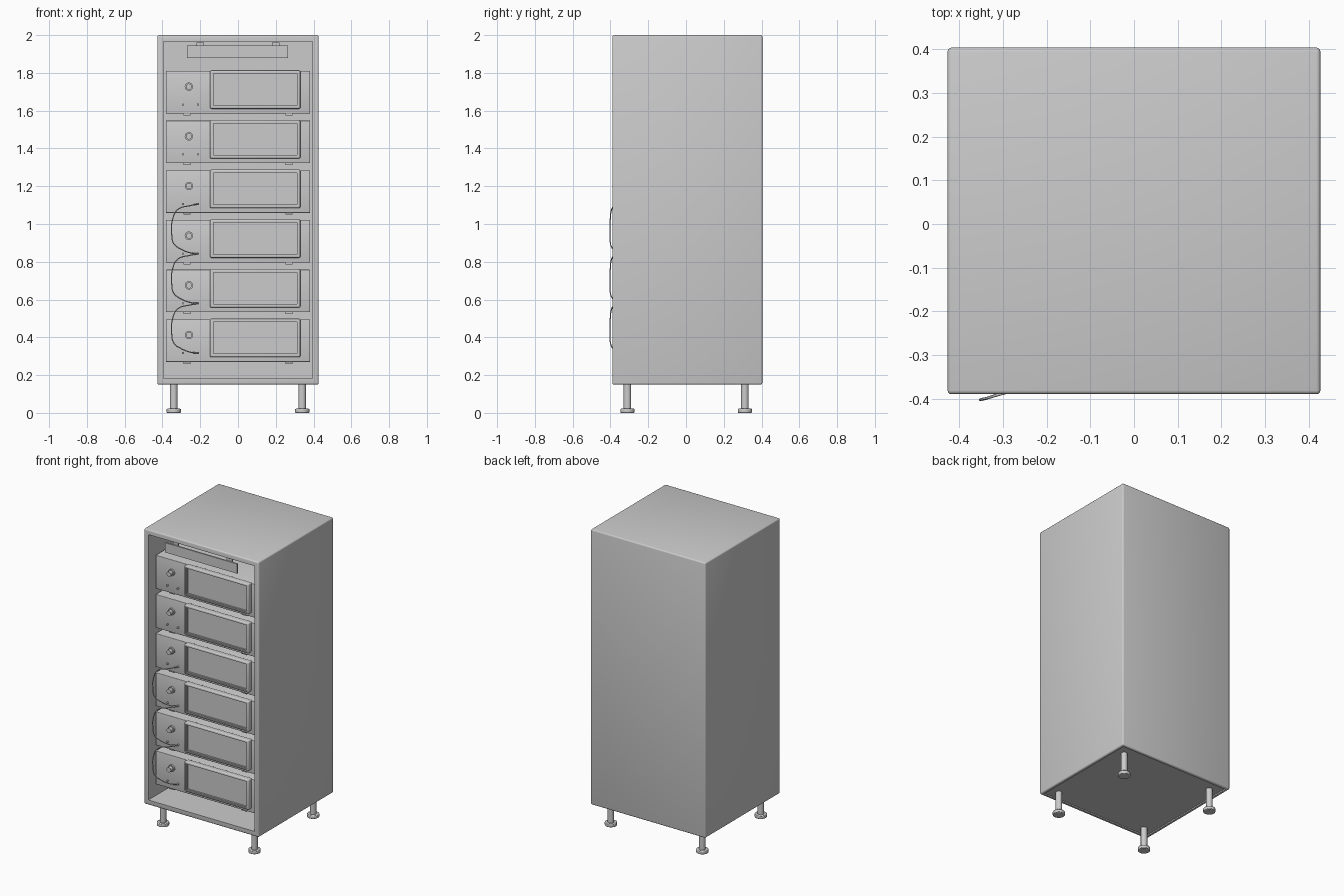
import bpy, bmesh, math
from mathutils import Matrix, Vector

if "Cube" in bpy.data.objects:
    bpy.data.objects.remove(bpy.data.objects["Cube"], do_unlink=True)

grey = bpy.data.materials.new("light grey metal")
grey.use_nodes = True
grey.diffuse_color = (0.6, 0.6, 0.6, 1)
grey.node_tree.nodes["Principled BSDF"].inputs["Base Color"].default_value = (0.6, 0.6, 0.6, 1)

FRONT, DOWN = Vector((0, -1, 0)), Vector((0, 0, -1))


def finish(name, bm):
    mesh = bpy.data.meshes.new(name)
    bm.to_mesh(mesh)
    bm.free()
    mesh.materials.append(grey)
    obj = bpy.data.objects.new(name, mesh)
    bpy.context.collection.objects.link(obj)
    bpy.ops.object.select_all(action="DESELECT")
    obj.select_set(True)
    bpy.context.view_layer.objects.active = obj
    bpy.ops.object.shade_smooth_by_angle(angle=math.radians(35))
    return obj


def box_mesh(x, y, z, bevel=0.0):
    """Box from three (low, high) ranges."""
    bm = bmesh.new()
    size = [b - a for a, b in (x, y, z)]
    mid = [(a + b) / 2 for a, b in (x, y, z)]
    bmesh.ops.create_cube(bm, size=1, matrix=Matrix.Translation(mid) @ Matrix.Diagonal((*size, 1)))
    if bevel:
        bmesh.ops.bevel(bm, geom=bm.edges[:], offset=bevel, segments=3, profile=0.5, affect="EDGES")
    return bm


def box(name, x, y, z, bevel=0.0):
    return finish(name, box_mesh(x, y, z, bevel))


def recess(bm, direction, border, depth):
    """Inset the main face looking in a direction, then push it inwards."""
    face = max((f for f in bm.faces if f.normal.dot(direction) > 0.99), key=lambda f: f.calc_area())
    bmesh.ops.inset_individual(bm, faces=[face], thickness=border, depth=0)
    bmesh.ops.inset_individual(bm, faces=[face], thickness=0, depth=-depth)
    bm.normal_update()


def cylinder(name, radius, start, end):
    a, b = Vector(start), Vector(end)
    bm = bmesh.new()
    turn = (b - a).to_track_quat("Z", "Y").to_matrix().to_4x4()
    bmesh.ops.create_cone(bm, cap_ends=True, segments=24, radius1=radius, radius2=radius,
                          depth=(b - a).length, matrix=Matrix.Translation((a + b) / 2) @ turn)
    return finish(name, bm)


# Hollow cabinet with an open front and a shallow recess underneath
shell = box_mesh((-0.427, 0.427), (-0.39, 0.404), (0.15, 2.0), 0.009)
shell.normal_update()
recess(shell, FRONT, 0.034, 0.74)
recess(shell, DOWN, 0.015, 0.008)
finish("cabinet_shell", shell)

# Levelling feet
for x in (-0.34, 0.34):
    for y in (-0.31, 0.312):
        cylinder("foot_stem", 0.02, (x, y, 0.015), (x, y, 0.17))
        box_base = cylinder("foot_base", 0.038, (x, y, 0), (x, y, 0.022))
        bev = box_base.modifiers.new("soft_edge", "BEVEL")
        bev.width, bev.segments = 0.004, 2

# Header plate hung from the ceiling of the cabinet
box("header_plate", (-0.27, 0.265), (-0.388, -0.378), (1.88, 1.945))
for x in (-0.2, 0.2):
    box("header_bracket", (x - 0.02, x + 0.02), (-0.378, -0.368), (1.9, 1.96))

# Six stacked drawer units
PANEL = -0.33
for i in range(6):
    low = 1.585 - 0.263 * i
    high = low + 0.225
    box("unit_body", (-0.382, 0.382), (PANEL, 0.34), (low, high), 0.003)
    for x in (-0.27, 0.27):
        box("unit_pad", (x - 0.019, x + 0.019), (PANEL + 0.01, PANEL + 0.05), (low - 0.01, low + 0.002))

    # Framed door with a stepped, recessed pane
    door = box_mesh((-0.148, 0.33), (PANEL - 0.03, PANEL + 0.01), (low + 0.025, low + 0.229), 0.007)
    door.normal_update()
    recess(door, FRONT, 0.006, 0.006)
    recess(door, FRONT, 0.01, 0.008)
    finish("unit_door", door)

    # Knob and two sockets
    cylinder("knob_collar", 0.022, (-0.26, PANEL + 0.01, low + 0.142), (-0.26, PANEL - 0.012, low + 0.142))
    cylinder("knob", 0.016, (-0.26, PANEL, low + 0.142), (-0.26, PANEL - 0.035, low + 0.142))
    for x in (-0.291, -0.212):
        cylinder("socket", 0.006, (x, PANEL + 0.01, low + 0.047), (x, PANEL - 0.012, low + 0.047))

# Patch cables looping between the lower units
for i in range(3):
    top = 1.106 - 0.263 * i
    path = [(-0.212, PANEL - 0.01, 0), (-0.25, -0.37, -0.008), (-0.32, -0.394, -0.03),
            (-0.346, -0.401, -0.08), (-0.351, -0.402, -0.16), (-0.34, -0.4, -0.21),
            (-0.30, -0.386, -0.24), (-0.25, -0.365, -0.259), (-0.212, PANEL - 0.01, -0.263)]
    curve = bpy.data.curves.new("patch_cable", "CURVE")
    curve.dimensions = "3D"
    curve.bevel_depth, curve.bevel_resolution, curve.resolution_u = 0.003, 2, 6
    curve.use_fill_caps = True
    curve.materials.append(grey)
    spline = curve.splines.new("BEZIER")
    spline.bezier_points.add(len(path) - 1)
    for point, (x, y, dz) in zip(spline.bezier_points, path):
        point.co = (x, y, top + dz)
        point.handle_left_type = point.handle_right_type = "AUTO"
    bpy.context.collection.objects.link(bpy.data.objects.new("patch_cable", curve))
